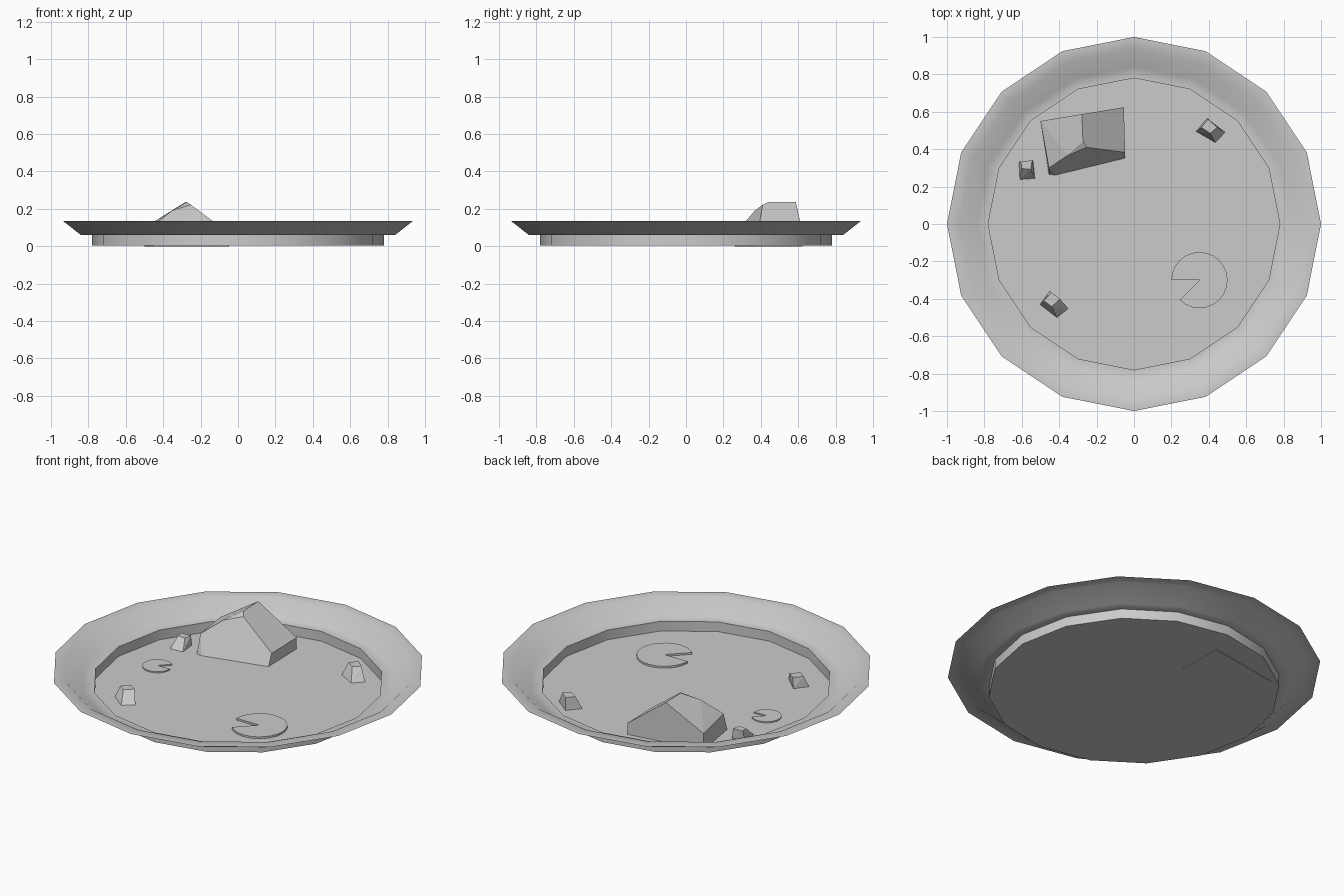
import bpy, bmesh
from math import cos, sin, pi, radians

if "Cube" in bpy.data.objects:
    bpy.data.objects.remove(bpy.data.objects["Cube"])

SIDES = 16


def finish(name, bm, smooth=None):
    mesh = bpy.data.meshes.new(name)
    bm.to_mesh(mesh)
    bm.free()
    ob = bpy.data.objects.new(name, mesh)
    bpy.context.collection.objects.link(ob)
    if smooth:
        bpy.ops.object.select_all(action='DESELECT')
        ob.select_set(True)
        bpy.context.view_layer.objects.active = ob
        bpy.ops.object.shade_smooth_by_angle(angle=radians(smooth))
    return ob


def lathe(name, profile, cap=False):
    """Open sheet swept around z, optionally closed by a disc at its first ring."""
    bm = bmesh.new()
    rings = [[bm.verts.new((r * cos(2 * pi * i / SIDES), r * sin(2 * pi * i / SIDES), z))
              for i in range(SIDES)] for r, z in profile]
    for a, b in zip(rings, rings[1:]):
        for i in range(SIDES):
            j = (i + 1) % SIDES
            bm.faces.new((a[j], a[i], b[i], b[j]))
    if cap:
        bm.faces.new(rings[0])
    return finish(name, bm, 50)


def rock(name, points):
    """Flat-faced stone: the hull of a few corner points."""
    bm = bmesh.new()
    for p in points:
        bm.verts.new(p)
    bmesh.ops.convex_hull(bm, input=bm.verts[:])
    bmesh.ops.dissolve_limit(bm, angle_limit=radians(4), verts=bm.verts[:], edges=bm.edges[:])
    bmesh.ops.recalc_face_normals(bm, faces=bm.faces[:])
    return finish(name, bm)


def lily_pad(name, x, y, r, notch, top, steps=21):
    """Thin disc with a 45 degree wedge cut out, centred on the notch angle."""
    bm = bmesh.new()
    start = radians(notch + 22.5)
    vs = [bm.verts.new((x, y, top))]
    for i in range(steps + 1):
        a = start + radians(315) * i / steps
        vs.append(bm.verts.new((x + r * cos(a), y + r * sin(a), top)))
    face = bm.faces.new(vs)
    low = bmesh.ops.extrude_face_region(bm, geom=[face])
    for v in low['geom']:
        if isinstance(v, bmesh.types.BMVert):
            v.co.z = 0.003
    bmesh.ops.recalc_face_normals(bm, faces=bm.faces[:])
    return finish(name, bm)


# Water basin and the bank rising around it
lathe("basin", [(0.78, 0.003), (0.78, 0.06)], cap=True)
lathe("bank", [(0.78, 0.06), (0.84, 0.06), (0.935, 0.135), (1.0, 0.135)])

# Large ridged rock
rock("large_rock", [
    (-.5, .55, 0), (-.054, .624, 0), (-.048, .351, 0), (-.455, .265, 0), (-.42, .26, 0),
    (-.5, .55, .1), (-.279, .587, .238), (-.054, .624, .07), (-.048, .383, .07),
    (-.252, .41, .222), (-.273, .442, .236), (-.354, .367, .19), (-.455, .30, .11)])

# Small stones: base outline, top outline, height
stones = [
    ([(.332, .495), (.391, .565), (.487, .49), (.434, .436)],
     [(.36, .517), (.396, .56), (.445, .517), (.407, .485)], 0.075),
    ([(-.61, .238), (-.615, .33), (-.54, .34), (-.53, .244)],
     [(-.6, .297), (-.605, .335), (-.545, .34), (-.552, .292)], 0.06),
    ([(-.503, -.43), (-.45, -.36), (-.353, -.453), (-.412, -.5)],
     [(-.482, -.41), (-.44, -.367), (-.396, -.4), (-.44, -.442)], 0.065),
]
for n, (base, top, h) in enumerate(stones, 1):
    rock(f"small_stone_{n}", [(x, y, 0.003) for x, y in base] + [(x, y, h) for x, y in top])

# Lily pads
lily_pad("large_lily_pad", .35, -.3, .15, 202.5, 0.014)
lily_pad("small_lily_pad", -.535, .012, .08, 25, 0.01)
